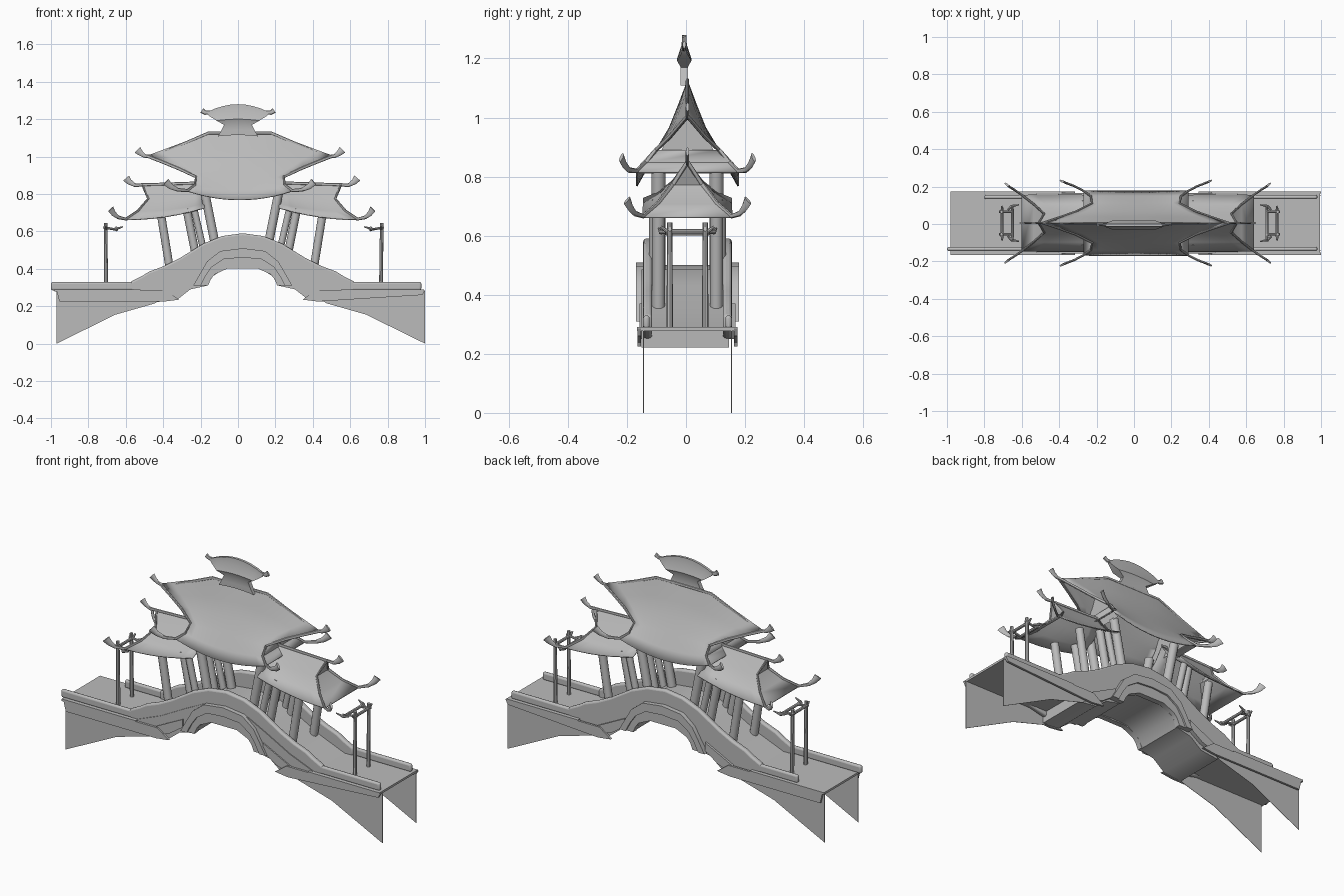
import bpy, bmesh, math
from mathutils import Vector

cube = bpy.data.objects.get("Cube")
if cube:
    bpy.data.objects.remove(cube)

stone = bpy.data.materials.new("stone_grey")
stone.use_nodes = True
GREY = (0.5, 0.5, 0.5, 1)
stone.diffuse_color = GREY
stone.node_tree.nodes["Principled BSDF"].inputs["Base Color"].default_value = GREY
CY = 0.005
parts = []


def make(name, bm):
    bmesh.ops.recalc_face_normals(bm, faces=bm.faces)
    me = bpy.data.meshes.new(name)
    bm.to_mesh(me)
    bm.free()
    me.materials.append(stone)
    ob = bpy.data.objects.new(name, me)
    bpy.context.collection.objects.link(ob)
    parts.append(ob)
    return ob


def prism(name, outline, y0, y1):
    """Extrude an x-z outline along y."""
    bm = bmesh.new()
    face = bm.faces.new([bm.verts.new((x, y0, z)) for x, z in outline])
    ext = bmesh.ops.extrude_face_region(bm, geom=[face])
    moved = [v for v in ext["geom"] if isinstance(v, bmesh.types.BMVert)]
    bmesh.ops.translate(bm, verts=moved, vec=(0, y1 - y0, 0))
    return make(name, bm)


def rounded(ob):
    """Round the long edges of a rail."""
    mod = ob.modifiers.new("rounding", "BEVEL")
    mod.width = 0.01
    mod.segments = 3
    mod.limit_method = "ANGLE"
    mod.angle_limit = math.radians(50)


def band(upper, lower, cx):
    """Closed symmetric outline from half curves running centre to side."""
    ring = upper + lower[::-1] + [(-x, z) for x, z in lower if x > 0]
    ring += [(-x, z) for x, z in upper[::-1] if x > 0]
    return [(x + cx, z) for x, z in ring]


def tube(name, pts, radii, sides=8, width=1):
    """Sweep a section along points; width caps its sideways radius."""
    bm = bmesh.new()
    pts = [Vector(p) for p in pts]
    rings = []
    for i, p in enumerate(pts):
        d = (pts[min(i + 1, len(pts) - 1)] - pts[max(i - 1, 0)]).normalized()
        a = d.cross(Vector((0, 0, 1)) if abs(d.z) < 0.9 else Vector((1, 0, 0))).normalized()
        b = d.cross(a)
        rings.append([bm.verts.new(p + a * min(radii[i], width) * math.cos(k * math.tau / sides)
                      + b * radii[i] * math.sin(k * math.tau / sides)) for k in range(sides)])
    for r, s in zip(rings, rings[1:]):
        for k in range(sides):
            j = (k + 1) % sides
            bm.faces.new((r[k], r[j], s[j], s[k]))
    bm.faces.new(rings[0])
    bm.faces.new(rings[-1])
    return make(name, bm)


def roof(name, rows, x_at, z_at, steps, hip_from, hip_sides):
    """Loft a two-sided roof; rows run from ridge to eave."""
    bm = bmesh.new()
    grid = {}
    for i, row in enumerate(rows):
        for s in (1, -1):
            for k in range(steps + 1):
                if i == 0 and s < 0:
                    grid[i, s, k] = grid[i, 1, k]
                else:
                    grid[i, s, k] = bm.verts.new((x_at(row, k / steps), CY + s * row[0],
                                                  z_at(i, row, k / steps)))
    for i in range(len(rows) - 1):
        for s in (1, -1):
            for k in range(steps):
                bm.faces.new((grid[i, s, k], grid[i, s, k + 1],
                              grid[i + 1, s, k + 1], grid[i + 1, s, k]))
        if i >= hip_from:
            for k in hip_sides:
                loop = [grid[i, 1, k], grid[i + 1, 1, k], grid[i + 1, -1, k], grid[i, -1, k]]
                bm.faces.new(list(dict.fromkeys(loop)))
    mod = make(name, bm).modifiers.new("thickness", "SOLIDIFY")
    mod.thickness = 0.006
    mod.offset = 0


# Arched bridge body with upright ends, and thin decks
top = [(0, .5), (.14, .485), (.25, .43), (.4, .35), (.55, .29)]
under = [(0, .41), (.09, .405), (.16, .36), (.19, .31), (.28, .29), (.35, .235), (.46, .222),
         (.462, .278), (.55, .278)]
prism("bridge_body", band(top, under, .025), -.15, .145)
prism("left_deck", [(.55, .29), (.995, .29), (.995, .278), (.55, .278)], -.166, .175)
prism("right_deck", [(-.52, .29), (-.98, .29), (-.98, .278), (-.52, .278)], -.166, .175)

# Arched parapets, stepped arch trim, skirts and wing walls
rail_top = [(0, .59), (.11, .575), (.21, .535), (.34, .455), (.42, .415), (.5, .385), (.54, .36), (.6, .33)]
rail_low = [(0, .46), (.11, .45), (.2, .39), (.25, .33), (.35, .27), (.45, .25), (.6, .285)]
ring_out = [(0, .51), (.12, .495), (.19, .44), (.225, .38), (.265, .31)]
ring_mid = [(0, .46), (.1, .452), (.165, .41), (.2, .36), (.225, .31)]
ring_in = [(0, .402), (.08, .402), (.15, .37), (.17, .345), (.185, .31)]
for s, side in ((-1, "front"), (1, "back")):
    def depth(name, outline, near, far):
        return prism(side + name, outline, CY + s * near, CY + s * far)
    rounded(depth("_parapet", band(rail_top, rail_low, .025), .12, .15))
    depth("_arch_trim", band(ring_out, ring_mid, .025), .135, .175)
    depth("_arch_inner_trim", band(ring_mid, ring_in, .025), .135, .165)
    for m, hand in ((-1, "_right"), (1, "_left")):
        def mx(pts):
            return [(m * x + .015, z) for x, z in pts]
        depth(hand + "_skirt", mx([(.985, .285), (.4, .285), (.33, .235), (.41, .225),
                                   (.97, .225 if m < 0 else .26)]), .158, .17)
        depth(hand + "_wing", mx([(.985, .28), (.985, 0), (.67, .155), (.46, .215), (.4, .25), (.4, .28)]),
              .148, .15)
        depth(hand + "_step_trim", mx([(.42, .285), (.39, .25), (.33, .27), (.25, .325), (.25, .37), (.31, .34)]),
              .135, .162)
    start = -1.0 if s < 0 else -.8
    for a, b, hand in ((start, -.55, "_right"), (.58, .98, "_left")):
        rounded(depth(hand + "_rail", [(a, .285), (b, .285), (b, .33), (a, .33)], .128, .15))

# Leaning pillars
leans = [((.375, .34), (.43, .68), .022), ((.235, .42), (.295, .72), .022),
         ((.19, .44), (.255, .72), .018), ((.13, .47), (.2, .82), .024)]
for i, (foot, head, r) in enumerate(leans):
    for m in (-1, 1):
        for s in (-1, 1):
            y = CY + s * (.098 if i != 2 else .112)
            tube("pillar", [(m * foot[0] + .02, y, foot[1]), (m * head[0] + .02, y, head[1])], [r, r], 12)

# Upper roof: slope distance, middle height, end height, half width
upper = [(0, 1.125, 1.0, .5), (.03, 1.04, .965, .41), (.06, .965, .93, .325), (.105, .89, .888, .235),
         (.143, .82, .845, .24), (.172, .768, .815, .28)]


def upper_z(i, row, t):
    u = abs(2 * t - 1)
    f = max(0, (u - .33) / .67) if i == 0 else u * u
    return row[1] + (row[2] - row[1]) * f


roof("upper_roof", upper, lambda row, t: .01 + row[3] * (2 * t - 1), upper_z, 12, 3, (0, 12))

# Lower roofs: slope distance, inner height, outer height, outer end
lower = [(0, .855, .845, .53), (.05, .785, .77, .50), (.1, .745, .705, .555), (.15, .725, .662, .62)]
for m in (-1, 1):
    roof("lower_roof", lower, lambda row, t: .02 + m * (.2 + (row[3] - .2) * t),
         lambda i, row, t: row[1] + (row[2] - row[1]) * (1 - (1 - t) ** 2), 6, 0, (6,))
    # Gable wall under the upper roof
    bm = bmesh.new()
    bm.faces.new([bm.verts.new((.01 + m * .225, CY + y, z)) for y, z in
                  ((0, 1.08), (.09, .885), (.15, .81), (-.15, .81), (-.09, .885))])
    make("gable_wall", bm)

# Ridge and hip mouldings ending in thin, upturned, widening blades
FLARE = [.008, .01, .015, .021]
THIN = .006
for m in (-1, 1):
    tube("upper_ridge", [(.01, CY, 1.125), (.01 + m * .17, CY, 1.125), (.01 + m * .46, CY, 1.0),
         (.01 + m * .505, CY, 1.002), (.01 + m * .53, CY, 1.018), (.01 + m * .548, CY, 1.036)],
         [.008, .008] + FLARE, width=THIN)
    tube("lower_ridge", [(.02 + m * .2, CY, .86), (.02 + m * .5, CY, .85), (.02 + m * .57, CY, .847),
         (.02 + m * .6, CY, .864), (.02 + m * .618, CY, .885)], [.008] + FLARE, width=THIN)
    for s in (-1, 1):
        path = [(.01 + m * r[3], CY + s * r[0], r[2] + .004) for r in upper]
        path += [(.01 + m * x, CY + s * y, z) for x, y, z in ((.33, .198, .822), (.37, .213, .84), (.395, .224, .865))]
        tube("upper_hip", path, [.008] * 5 + FLARE, width=THIN)
        path = [(.02 + m * r[3], CY + s * r[0], r[2] + .004) for r in lower]
        path += [(.02 + m * x, CY + s * y, z) for x, y, z in ((.66, .178, .675), (.685, .193, .695), (.70, .205, .72))]
        tube("lower_hip", path, [.008] * 3 + FLARE, width=THIN)

# Crest: half width, half depth, middle height, end height
CREST_Y = CY - .011
crest = [(.108, .012, 1.115, 1.108), (.09, .012, 1.14, 1.138), (.075, .012, 1.17, 1.17),
         (.115, .024, 1.2, 1.192), (.155, .009, 1.245, 1.218), (.168, .007, 1.28, 1.236)]
bm = bmesh.new()
N = 8
line = [2 * k / N - 1 for k in range(N + 1)]
rings = []
for w, d, zc, ze in crest:
    rings.append([bm.verts.new((w * t, CREST_Y + s * d, zc + (ze - zc) * t * t))
                  for s, ts in ((-1, line), (1, line[::-1])) for t in ts])
for a, b in zip(rings, rings[1:]):
    for k in range(len(a)):
        j = (k + 1) % len(a)
        bm.faces.new((a[k], a[j], b[j], b[k]))
bm.faces.new(rings[0])
bm.faces.new(rings[-1])
make("roof_crest", bm)
for m in (-1, 1):
    tube("crest_horn", [(m * .145, CREST_Y, 1.235), (m * .175, CREST_Y, 1.235), (m * .193, CREST_Y, 1.247)],
         [.01, .012, .015], width=THIN)

# Slim gates at both bridge ends
for m in (-1, 1):
    x = .03 + m * .735
    for s in (-1, 1):
        y = CY + s * .06
        tube("gate_post", [(x, y, .28), (x + m * .003, y, .645)], [.011, .009])
        tube("gate_tip", [(x - m * .03, CY + s * .07, .612), (x - m * .05, CY + s * .09, .612),
             (x - m * .09, CY + s * .098, .625)], [.005, .008, .003])
        tube("gate_bracket", [(x + m * .015, y, .622), (x - m * .06, y, .608)], [.007, .006])
    for dx, z in ((0, .615), (-.055, .608)):
        tube("gate_beam", [(x + m * dx, CY + y, z + (.015 if abs(y) > .08 else 0))
             for y in (-.09, -.07, .07, .09)], [.005, .008, .008, .005])

# Smooth shading with sharp edges kept
bpy.ops.object.select_all(action="DESELECT")
for ob in parts:
    ob.select_set(True)
bpy.context.view_layer.objects.active = parts[0]
bpy.ops.object.shade_smooth_by_angle(angle=math.radians(35))
